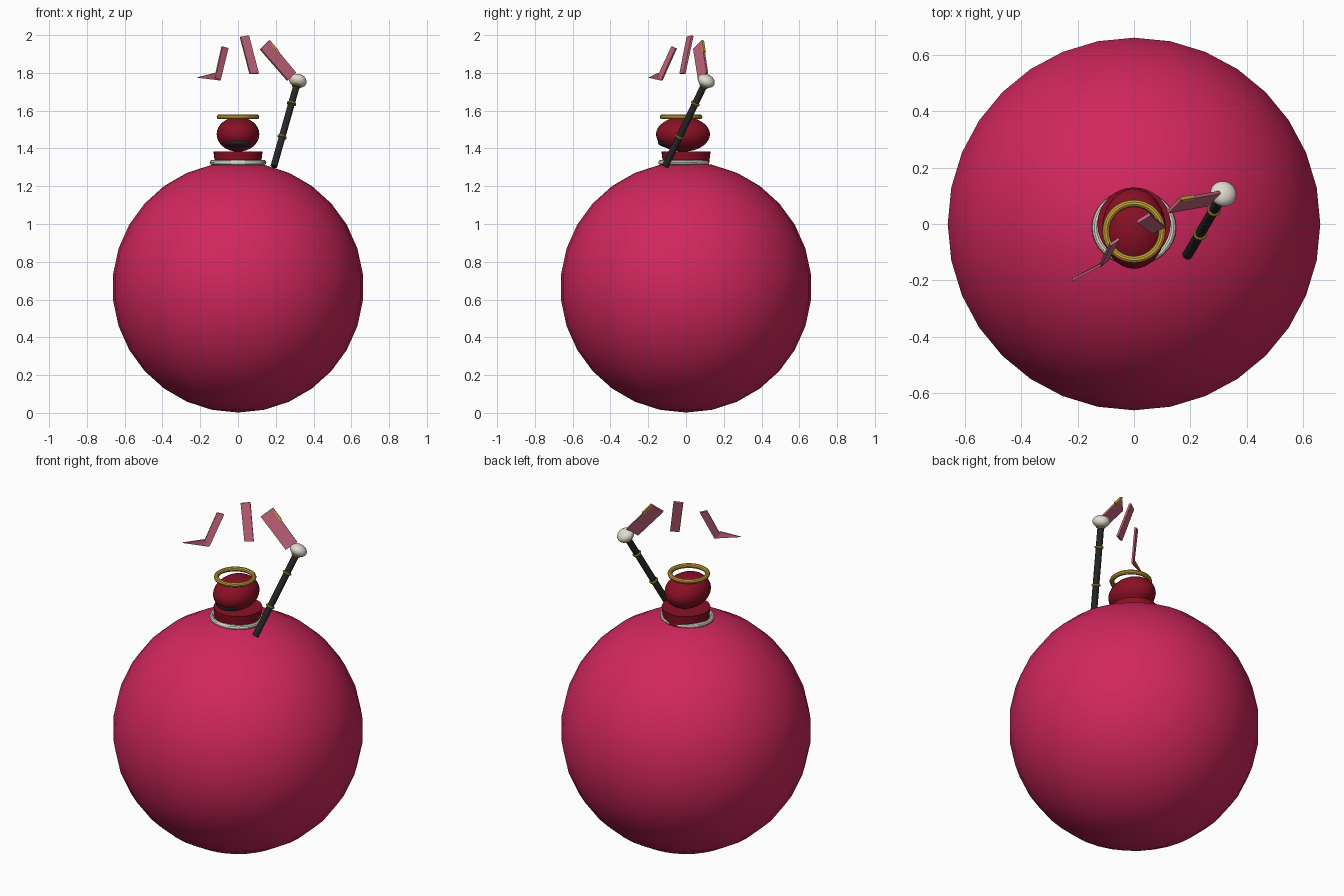
import bpy
import bmesh
import math
from mathutils import Vector

cube = bpy.data.objects.get("Cube")
if cube:
    bpy.data.objects.remove(cube, do_unlink=True)


def material(name, r, g, b):
    m = bpy.data.materials.new(name)
    m.use_nodes = True
    m.diffuse_color = (r, g, b, 1)
    m.node_tree.nodes["Principled BSDF"].inputs["Base Color"].default_value = (r, g, b, 1)
    return m


crimson = material("crimson", 0.64, 0.02, 0.11)
dark_red = material("dark red", 0.25, 0.005, 0.018)
rose = material("rose", 0.54, 0.13, 0.2)
gold = material("gold", 0.62, 0.37, 0.04)
black = material("black", 0.02, 0.02, 0.02)
ivory = material("ivory", 0.75, 0.71, 0.62)


def finish(name, mat, axis=None, smooth=True):
    """Name and colour the active object, turning its z towards an axis."""
    o = bpy.context.object
    o.name = name
    o.data.materials.append(mat)
    if axis:
        o.rotation_euler = axis.to_track_quat("Z", "Y").to_euler()
    if smooth:
        bpy.ops.object.shade_smooth_by_angle(angle=math.radians(35))
    return o


def ball(name, mat, loc, scale, segments=32, rings=16, axis=None):
    bpy.ops.mesh.primitive_uv_sphere_add(segments=segments, ring_count=rings, radius=1, location=loc)
    o = finish(name, mat, axis)
    o.scale = scale


def ring(name, mat, loc, major, minor, scale=(1, 1, 1), axis=None):
    bpy.ops.mesh.primitive_torus_add(location=loc, major_radius=major, minor_radius=minor,
                                     major_segments=32, minor_segments=10)
    finish(name, mat, axis).scale = scale


def plate(name, mat, corners, thickness):
    """Thin slab around a flat outline of corner points."""
    bm = bmesh.new()
    face = bm.faces.new([bm.verts.new(c) for c in corners])
    face.normal_update()
    n = face.normal * thickness
    bmesh.ops.translate(bm, verts=bm.verts, vec=-n / 2)
    out = bmesh.ops.extrude_face_region(bm, geom=[face], use_keep_orig=True)
    bmesh.ops.translate(bm, vec=n, verts=[g for g in out["geom"] if isinstance(g, bmesh.types.BMVert)])
    bmesh.ops.recalc_face_normals(bm, faces=bm.faces)
    mesh = bpy.data.meshes.new(name)
    bm.to_mesh(mesh)
    bm.free()
    o = bpy.data.objects.new(name, mesh)
    mesh.materials.append(mat)
    bpy.context.collection.objects.link(o)


# Round body
ball("body", crimson, (0, 0, 0.665), (0.665, 0.665, 0.663), rings=15)

# Collar, neck and head
ring("collar", ivory, (0, -0.012, 1.326), 0.137, 0.013, (1, 0.9, 1))
bpy.ops.mesh.primitive_cone_add(vertices=32, radius1=0.12, radius2=0.13, depth=0.085, location=(0, 0, 1.342))
finish("neck", dark_red)
ball("head", dark_red, (0, -0.016, 1.475), (0.113, 0.143, 0.092))
ball("mouth", black, (0, -0.077, 1.432), (0.075, 0.072, 0.03))
ring("halo", gold, (0, -0.026, 1.567), 0.1, 0.013)

# Staff with gold bands and a rounded cap
foot = Vector((0.19, -0.11, 1.305))
top = Vector((0.317, 0.107, 1.758))
axis = top - foot
bpy.ops.mesh.primitive_cylinder_add(vertices=16, radius=0.018, depth=axis.length, location=(foot + top) / 2)
finish("staff", black, axis)
for t in (0.345, 0.735, 0.94):
    ring("staff_band", gold, foot + axis * t, 0.019, 0.006, axis=axis)
ball("staff_cap", ivory, top, (0.047, 0.047, 0.034), axis=axis)

# Floating blade pieces, sweeping from the cap to a pointed tip
plate("blade_base", rose, [(0.163, 0.087, 1.971), (0.118, 0.042, 1.926),
                           (0.262, 0.068, 1.76), (0.305, 0.113, 1.80)], 0.012)
plate("blade_middle", rose, [(0.056, 0.035, 1.997), (0.012, 0.008, 1.99),
                             (0.063, -0.03, 1.795), (0.108, -0.008, 1.797)], 0.012)
plate("blade_outer", rose, [(-0.053, -0.052, 1.93), (-0.085, -0.074, 1.94),
                            (-0.122, -0.15, 1.775), (-0.095, -0.128, 1.76)], 0.01)
plate("blade_tip", rose, [(-0.118, -0.145, 1.80), (-0.219, -0.198, 1.775),
                          (-0.097, -0.13, 1.76)], 0.008)
# Gold trim on the back edge of the first blade piece
plate("blade_trim", gold, [(0.165, 0.090, 1.972), (0.158, 0.083, 1.965),
                           (0.208, 0.092, 1.907), (0.215, 0.099, 1.914)], 0.014)
